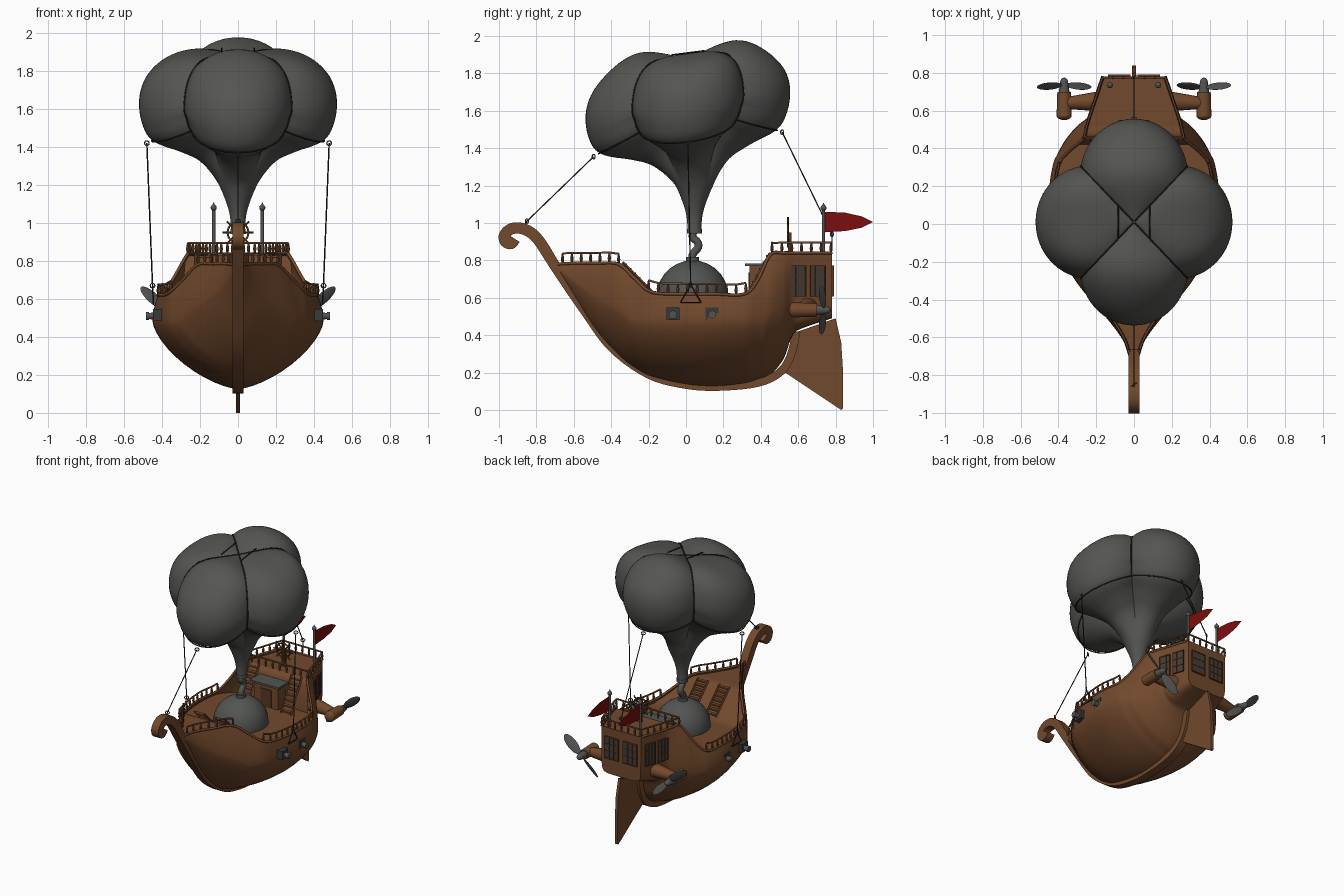
import bpy, bmesh
from math import sin, cos, pi, sqrt, atan2
from mathutils import Vector, Matrix

if "Cube" in bpy.data.objects:
    bpy.data.objects.remove(bpy.data.objects["Cube"])


def material(name, r, g, b):
    m = bpy.data.materials.new(name)
    m.use_nodes = True
    m.diffuse_color = (r, g, b, 1)
    m.node_tree.nodes["Principled BSDF"].inputs["Base Color"].default_value = (r, g, b, 1)
    return m


WOOD = material("wood", .168, .067, .026)
DARK_WOOD = material("dark wood", .1, .037, .015)
CLOTH = material("grey cloth", .09, .09, .083)
METAL = material("metal", .085, .09, .085)
IRON = material("black iron", .04, .042, .042)
ROPE = material("dark rope", .018, .017, .016)
GLASS = material("dark glass", .05, .05, .046)
RED = material("red cloth", .2, .004, .004)
T = lambda *p: Matrix.Translation(p)
SIDES = (-1, 1)


def make(name, bm, mat):
    bmesh.ops.recalc_face_normals(bm, faces=bm.faces)
    me = bpy.data.meshes.new(name)
    bm.to_mesh(me)
    bm.free()
    me.materials.append(mat)
    ob = bpy.data.objects.new(name, me)
    bpy.context.collection.objects.link(ob)


def box(bm, m, *size):
    bmesh.ops.create_cube(bm, size=1, matrix=m @ Matrix.Diagonal((*size, 1)))


def ball(bm, m, *radii):
    bmesh.ops.create_uvsphere(bm, u_segments=24, v_segments=14, radius=1,
                              matrix=m @ Matrix.Diagonal((*radii, 1)))


def rod(bm, a, b, r1, r2=None, n=12):
    a, b = Vector(a), Vector(b)
    turn = (b - a).to_track_quat('Z', 'Y').to_matrix().to_4x4()
    bmesh.ops.create_cone(bm, cap_ends=True, segments=n, radius1=r1, radius2=r1 if r2 is None else r2,
                          depth=(b - a).length, matrix=Matrix.Translation((a + b) / 2) @ turn)


def tubes(name, paths, r, mat):
    cu = bpy.data.curves.new(name, 'CURVE')
    cu.dimensions, cu.bevel_depth, cu.bevel_resolution, cu.use_fill_caps = '3D', r, 1, True
    for path in paths:
        sp = cu.splines.new('POLY')
        sp.points.add(len(path) - 1)
        for pt, p in zip(sp.points, path):
            pt.co = (*p, 1)
    cu.materials.append(mat)
    bpy.context.collection.objects.link(bpy.data.objects.new(name, cu))


def smooth_path(pts, n=5):
    """Catmull-Rom interpolation of tuples of any length."""
    pts = [Vector(p) for p in pts]
    out = []
    for i in range(len(pts) - 1):
        a, b, c, d = pts[max(i - 1, 0)], pts[i], pts[i + 1], pts[min(i + 2, len(pts) - 1)]
        for j in range(n):
            t = j / n
            out.append(b + (c - a) * (t / 2) + (a * 2 - b * 5 + c * 4 - d) * (t * t / 2)
                       + (b * 3 - a - c * 3 + d) * (t ** 3 / 2))
    return out + [pts[-1]]


def loft(bm, rows, closed=False, caps=False):
    grid = [[bm.verts.new(p) for p in row] for row in rows]
    n = len(grid[0])
    for a, b in zip(grid, grid[1:]):
        for i in range(n if closed else n - 1):
            j = (i + 1) % n
            bm.faces.new((a[i], a[j], b[j], b[i]))
    if caps:
        bm.faces.new(grid[0])
        bm.faces.new(grid[-1])


# Hull stations: y, keel z, rim z, widest half, rim half, roundness
STATIONS = smooth_path([
    (-.7, .75, .78, .02, .02, 1.5), (-.6, .6, .785, .068, .055, 1.5), (-.48, .42, .785, .16, .13, 1.5),
    (-.36, .29, .78, .265, .21, 1.5), (-.27, .22, .7, .33, .29, 1.5), (-.18, .175, .63, .38, .365, 1.5),
    (0, .135, .62, .43, .41, 1.5), (.16, .125, .62, .45, .42, 1.5), (.31, .14, .62, .43, .4, 1.5),
    (.38, .16, .69, .4, .35, 1.5), (.45, .19, .83, .36, .27, 1.6), (.52, .27, .84, .3, .25, 1.9),
    (.57, .4, .84, .24, .235, 2.6), (.63, .44, .84, .215, .215, 5), (.78, .49, .84, .165, .165, 7)])


def section(st):
    y, k, t, w, wt, e = st
    zm = max(.48, (k + t) / 2)
    half = []
    for i in range(13):
        a = i / 12 * pi / 2
        half.append((w * abs(sin(a)) ** (2 / e), y, zm - (zm - k) * abs(cos(a)) ** (2 / e)))
    half += [(w + (wt - w) * (i / 5) ** 2, y, zm + (t - zm) * i / 5) for i in range(1, 6)]
    return [(-x, y, z) for x, y, z in reversed(half[1:])] + half


bm = bmesh.new()
loft(bm, [section(s) for s in STATIONS], caps=True)
make("hull", bm, WOOD)


def rim(y, side=1):
    for a, b in zip(STATIONS, STATIONS[1:]):
        if y <= b[0]:
            break
    p = a.lerp(b, min(1, max(0, (y - a[0]) / (b[0] - a[0]))))
    return Vector((side * p[4], y, p[2]))


# Decks follow the rim, with an upright bulkhead under the stern deck
bm = bmesh.new()
loft(bm, [[(f * (s[4] - .004), s[0], .6 if -.15 < s[0] < .43 else s[2] - .015) for f in (-1, 0, 1)]
          for s in STATIONS])
make("deck", bm, WOOD)
tubes("gunwale", [[rim(s[0], f) for s in STATIONS] for f in SIDES], .009, WOOD)

# Keel beam rising to a curled prow
path = smooth_path([(.59, .42), (.56, .29), (.5, .2), (.38, .145), (.18, .125), (0, .135), (-.2, .19),
                    (-.4, .335), (-.55, .54), (-.7, .77), (-.79, .91), (-.86, .965), (-.93, .97),
                    (-.97, .935), (-.965, .9), (-.935, .89), (-.915, .915)])
rows = []
for i, p in enumerate(path):
    d = (path[min(i + 1, len(path) - 1)] - path[max(i - 1, 0)]).normalized()
    h = .022 + .008 * min(1, max(0, (-p[0] - .5) * 4))
    o = Vector((-d[1], d[0])) * h
    rows.append([(f * .03, p[0] + g * o[0], p[1] + g * o[1]) for f, g in ((-1, -1), (1, -1), (1, 1), (-1, 1))])
bm = bmesh.new()
loft(bm, rows, True, True)
make("keel_and_prow", bm, WOOD)

bm = bmesh.new()
blade = [(.6, .42), (.8, .49), (.83, .36), (.84, .2), (.84, .01), (.83, 0), (.53, .2), (.57, .28)]
loft(bm, [[(s * .011, *p) for p in blade] for s in SIDES], True, True)
make("rudder", bm, WOOD)

# Railings: turned posts under a thin handrail
bm = bmesh.new()
rails = []


def railing(points, h=.055):
    rails.append([p + Vector((0, 0, h)) for p in points])
    for p in points:
        for z0, z1, r0, r1 in ((0, .45, .005, .009), (.45, 1, .009, .004)):
            rod(bm, p + Vector((0, 0, h * z0)), p + Vector((0, 0, h * z1)), r0, r1, 8)


for s in SIDES:
    for y0, y1, n in ((-.66, -.36, 7), (-.2, .32, 11), (.46, .775, 7)):
        railing([rim(y0 + (y1 - y0) * i / (n - 1), s) for i in range(n)])
for y, n in ((.46, 10), (.775, 7)):
    w = rim(y).x
    railing([Vector((w * (2 * i / (n - 1) - 1), y, .84)) for i in range(n)])
make("rail_posts", bm, WOOD)
tubes("handrails", rails, .006, WOOD)

# Porch with a metal roof, and stairs to both raised decks
bm = bmesh.new()
box(bm, T(0, .39, .685), .2, .1, .17)
make("porch", bm, WOOD)
bm = bmesh.new()
box(bm, T(0, .375, .777), .24, .12, .014)
make("porch_roof", bm, METAL)
bm = bmesh.new()
box(bm, T(0, .339, .67), .09, .008, .13)
make("porch_door", bm, DARK_WOOD)
bm = bmesh.new()
for x, a, b in ((.18, (.32, .6), (.45, .84)), (.09, (-.17, .62), (-.34, .79))):
    for s in SIDES:
        for i in range(7):
            f = (i + .5) / 7
            box(bm, T(s * x, a[0] + (b[0] - a[0]) * f, a[1] + (b[1] - a[1]) * f), .08, .025, .01)
        for e in SIDES:
            rod(bm, (s * x + e * .042, *a), (s * x + e * .042, *b), .007, n=4)
make("stairs", bm, WOOD)

# Cabin windows
glass, frame = bmesh.new(), bmesh.new()
spots = [(T(s * .078, .782, .69), .11) for s in SIDES]
for s in SIDES:
    for y in (.6, .705):
        spots.append((T(*rim(y, s).xy, .69) @ Matrix.Rotation(atan2(.18, -s * .06), 4, 'Z'), .08))
for m, w in spots:
    box(glass, m, w, .012, .16)
    for i in range(4):
        box(frame, m @ T(w * (i / 3 - .5), 0, 0), .007, .02, .167)
        box(frame, m @ T(0, 0, .16 * (i / 3 - .5)), w + .007, .02, .007)
make("window_glass", glass, GLASS)
make("window_frames", frame, DARK_WOOD)

# Engine pods on arms, with two-blade propellers
pods, props = bmesh.new(), bmesh.new()
for s in SIDES:
    x = s * .37
    rod(pods, (s * .17, .65, .55), (x, .64, .535), .055, .03, 16)
    rod(pods, (x, .575, .535), (x, .7, .535), .04, .036, 20)
    ball(pods, T(x, .575, .535), .04, .025, .04)
    rod(props, (x, .7, .535), (x, .745, .535), .028, .022)
    ball(props, T(x, .745, .535), .022, .03, .022)
    for turn in (0, pi):
        ball(props, T(x, .73, .535) @ Matrix.Rotation(s * .84 + turn, 4, 'Y') @ T(0, 0, .105)
             @ Matrix.Rotation(.6, 4, 'Z'), .034, .006, .085)
make("engine_pods", pods, WOOD)
make("propellers", props, METAL)

# Cannons in square ports
ports, guns = bmesh.new(), bmesh.new()
for s in SIDES:
    for y in (-.07, .14):
        box(ports, T(s * .425, y, .515), .045, .07, .065)
        rod(guns, (s * .42, y, .51), (s * .475, y, .51), .02, .016)
        rod(guns, (s * .468, y, .51), (s * .485, y, .51), .022)
make("cannon_ports", ports, IRON)
make("cannons", guns, METAL)

# Flag masts, pennants and steering wheel
masts, flags, wheel = bmesh.new(), bmesh.new(), bmesh.new()
for s in SIDES:
    x = s * .128
    rod(masts, (x, .735, .82), (x, .735, 1.08), .009)
    ball(masts, T(x, .735, 1.08), .016, .016, .016)
    rod(masts, (x, .735, 1.09), (x, .735, 1.11), .009, 0)
    flags.faces.new([flags.verts.new((x, *p)) for p in (
        (.74, 1.06), (.85, 1.055), (.94, 1.035), (1, 1.005), (.94, .975), (.85, .957), (.74, .95))])
make("flag_masts", masts, METAL)
make("pennants", flags, RED)
box(wheel, T(0, .555, .89), .03, .02, .12)
for i in range(8):
    a = i * pi / 4
    rod(wheel, (0, .545, .95), (.082 * sin(a), .545, .95 + .082 * cos(a)), .005, n=6)
make("wheel_stand", wheel, DARK_WOOD)
tubes("wheel_ring", [[(.055 * sin(i * pi / 12), .545, .95 + .055 * cos(i * pi / 12)) for i in range(25)]],
      .006, DARK_WOOD)

# Boiler dome with bent pipe and collars
bm = bmesh.new()
ball(bm, T(0, .035, .61), .192, .192, .19)
for y, z, r in ((.035, .805, .035), (.045, .955, .04)):
    rod(bm, (0, y, z - .012), (0, y, z + .012), r, n=20)
make("boiler_dome", bm, METAL)
tubes("boiler_pipe", [[(0, *p) for p in smooth_path([(.035, .79), (.035, .83), (.065, .87), (.06, .9),
                                                    (.035, .925), (.045, .97)])]], .024, METAL)

# Four-lobed balloon: one profile swept round, pinched at the diagonals
PROFILE = smooth_path([(.002, 1.885), (.13, 1.905), (.27, 1.9), (.4, 1.85), (.485, 1.765), (.52, 1.655),
                       (.507, 1.53), (.45, 1.435), (.3, 1.375), (.2, 1.325), (.118, 1.23), (.07, 1.13),
                       (.043, 1.04), (.036, .95)])
clamp = lambda v: min(1, max(0, v))


def envelope(i, ang, off=0):
    r, z = PROFILE[i]
    phi = (ang + pi / 4) % (pi / 2) - pi / 4
    pinch = 1 - (.24 * cos(phi) + sqrt(.29 ** 2 - (.24 * sin(phi)) ** 2)) / .53
    w = clamp((z - 1.2) / .2)
    crown = clamp((z - 1.6) / .28)
    r2 = r * (1 - pinch * w) + off
    x, y = r2 * cos(ang), r2 * sin(ang) * (1 + .05 * w)
    # Seams sink on the crown and rise under the lobes
    z += pinch * (.36 * w * clamp((1.66 - z) / .15) - .15 * clamp((z - 1.66) / .1) * sin(pi * r / .53))
    # Front and back lobes swell upward, and the whole bag leans back
    z += w * .13 * y + crown * .04 * sin(pi * clamp(abs(y) / .54)) ** 2 + (off if i < 15 else -off / 2)
    return Vector((x, y + .01 + .035 * (1 - w), z))


N = 96
bm = bmesh.new()
loft(bm, [[envelope(i, 2 * pi * j / N) for j in range(N)] for i in range(len(PROFILE))], True, True)
make("balloon", bm, CLOTH)

# Net over the balloon: seam ropes, crown ties and lower ring
low = 35
net = [[envelope(i, pi / 4 + q * pi / 2, .003) for i in range(low + 1)] for q in range(4)]
net += [[envelope(5, a, .02), envelope(5, a + pi / 2, .02)] for a in (-pi / 4, 3 * pi / 4)]
net.append([envelope(low, 2 * pi * j / N, .005) for j in range(N + 1)])
tubes("balloon_net", net, .004, ROPE)

# Mooring lines with small eye rings
back, left, front, right = [envelope(low, a, .03) for a in (pi / 2, 0, -pi / 2, pi)]
lines = [[front, (0, -.85, 1.01), (0, -.87, .98)], [back, (0, .78, .94), (0, .78, .85)]]
eyes = [front, back, left, right, Vector((0, -.85, 1.01)), Vector((0, .78, .94))]
for s, top in ((1, left), (-1, right)):
    knot = Vector((s * .45, .025, .67))
    lines += [[top, knot]] + [[knot, (s * .445, .025 + e * .055, .575)] for e in SIDES]
    lines.append([(s * .445, -.03, .575), (s * .445, .08, .575)])
    eyes.append(knot)
tubes("mooring_lines", lines, .0038, ROPE)
tubes("eye_rings", [[e + Vector((.012 * cos(k * pi / 6), .008 * cos(k * pi / 6), .012 * sin(k * pi / 6)))
                     for k in range(13)] for e in eyes], .0035, METAL)

# Smooth the rounded parts and keep hard edges crisp
bpy.ops.object.select_all(action='DESELECT')
for ob in bpy.context.collection.objects:
    if ob.type == 'MESH':
        ob.select_set(True)
        bpy.context.view_layer.objects.active = ob
bpy.ops.object.shade_smooth_by_angle(angle=.65)
